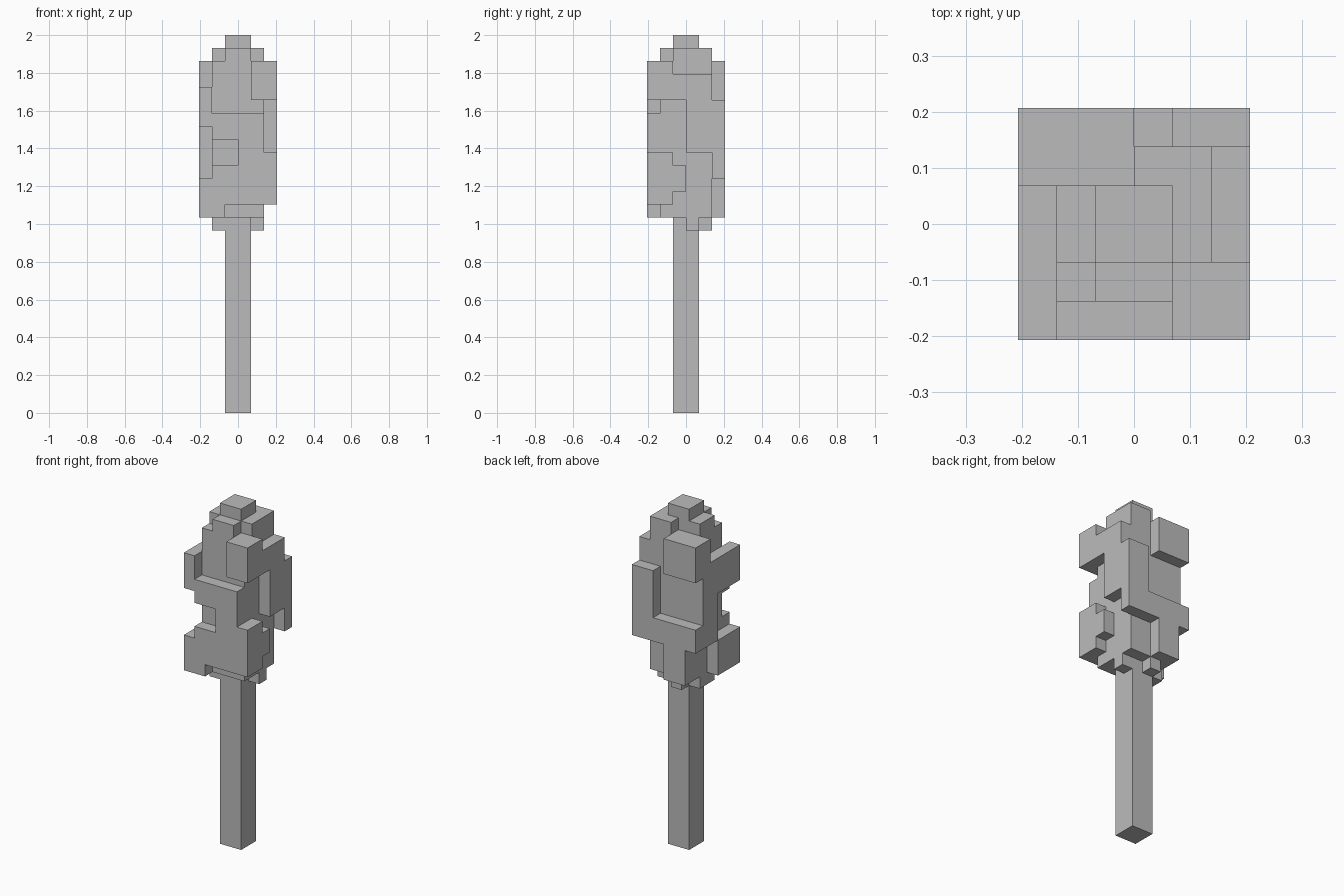
import bpy
import bmesh
from itertools import product
from mathutils import Vector

UNIT = 2 / 29  # edge of one cube
TRUNK_TOP, CROWN_BASE, CROWN_TOP, TIP = 14, 15, 27, 29
TRUNK_HALF, CROWN_HALF = 1, 2  # half widths of the square cores

# Axis a side looks along, and which end of it
SIDES = {"front": (1, -1), "back": (1, 1), "left": (0, 1), "right": (0, -1)}

default_cube = bpy.data.objects.get("Cube")
if default_cube:
    bpy.data.objects.remove(default_cube, do_unlink=True)

grey = bpy.data.materials.new("plain_grey")
grey.use_nodes = True
grey.diffuse_color = (0.5, 0.5, 0.5, 1)
grey.node_tree.nodes["Principled BSDF"].inputs["Base Color"].default_value = grey.diffuse_color

parts = {}  # part name -> set of unit cubes
filled = set()


def add_cubes(name, *ranges):
    """Give a part the cubes of a block, leaving out those already taken."""
    cubes = set(product(*ranges)) - filled
    parts.setdefault(name, set()).update(cubes)
    filled.update(cubes)


def column(name, half, bottom, top):
    """Centred square column."""
    add_cubes(name, range(-half, half), range(-half, half), range(bottom, top))


def panel(name, side, half, start, end, bottom, top):
    """Layer one cube deep, laid on one side of a column."""
    axis, sign = SIDES[side]
    depth = half if sign > 0 else -half - 1
    ranges = [range(start, end), range(start, end), range(bottom, top)]
    ranges[axis] = (depth,)
    add_cubes(name, *ranges)


def foliage(side, *panels):
    """Leafy panels on one side of the crown."""
    for extent in panels:
        panel(side + "_foliage", side, CROWN_HALF, *extent)


def collar(name, bottom, **spans):
    """Broken ring one cube high around the trunk line."""
    for side, span in spans.items():
        panel(name, side, TRUNK_HALF, *span, bottom, bottom + 1)


def build_part(name, cubes):
    """Mesh only the cube sides that face open air, then merge flat areas."""
    bm = bmesh.new()
    for cube in sorted(cubes):
        middle = Vector(cube) + Vector((0.5, 0.5, 0.5))
        for axis, sign in product(range(3), (-1, 1)):
            normal = Vector.Fill(3, 0)
            normal[axis] = sign
            if tuple(int(c + n) for c, n in zip(cube, normal)) in filled:
                continue
            u = Vector.Fill(3, 0)
            u[(axis + 1) % 3] = 0.5
            v = normal.cross(u)
            centre = middle + normal / 2
            corners = (centre - u - v, centre + u - v, centre + u + v, centre - u + v)
            bm.faces.new([bm.verts.new(p * UNIT) for p in corners])
    bmesh.ops.remove_doubles(bm, verts=bm.verts, dist=UNIT / 100)
    bmesh.ops.dissolve_limit(bm, angle_limit=0.01, verts=bm.verts, edges=bm.edges)
    mesh = bpy.data.meshes.new(name)
    bm.to_mesh(mesh)
    bm.free()
    mesh.materials.append(grey)
    bpy.context.collection.objects.link(bpy.data.objects.new(name, mesh))


# Trunk, crown core and pointed tip
column("trunk", TRUNK_HALF, 0, CROWN_BASE)
column("crown_core", CROWN_HALF, CROWN_BASE, CROWN_TOP)
column("crown_tip", TRUNK_HALF, CROWN_TOP, TIP)

# Broken rings under and on top of the crown; the back corner of the upper
# ring belongs to the left span
collar("lower_collar", TRUNK_TOP, right=(-1, 1), left=(0, 1), back=(-1, 0))
collar("upper_collar", CROWN_TOP, front=(-1, 1), right=(-1, 1), left=(-1, 2), back=(0, 1))

# Leafy panels; a panel that reaches past the core also fills the corner
foliage("front", (-2, -1, 15, 19), (-1, 2, 16, 19), (0, 2, 19, 23), (-2, 0, 21, 23), (1, 2, 24, 27))
foliage("left", (-3, -1, 16, 20), (-1, 0, 17, 19), (-3, -1, 24, 27), (-1, 0, 24, 26), (0, 2, 20, 26))
foliage("back", (1, 3, 18, 24), (-3, 1, 18, 20), (-2, 0, 15, 18), (-3, 0, 24, 27))
foliage("right", (-3, 0, 15, 18), (-3, 1, 22, 25), (0, 2, 18, 24), (1, 3, 24, 27))

for part_name, part_cubes in parts.items():
    build_part(part_name, part_cubes)
